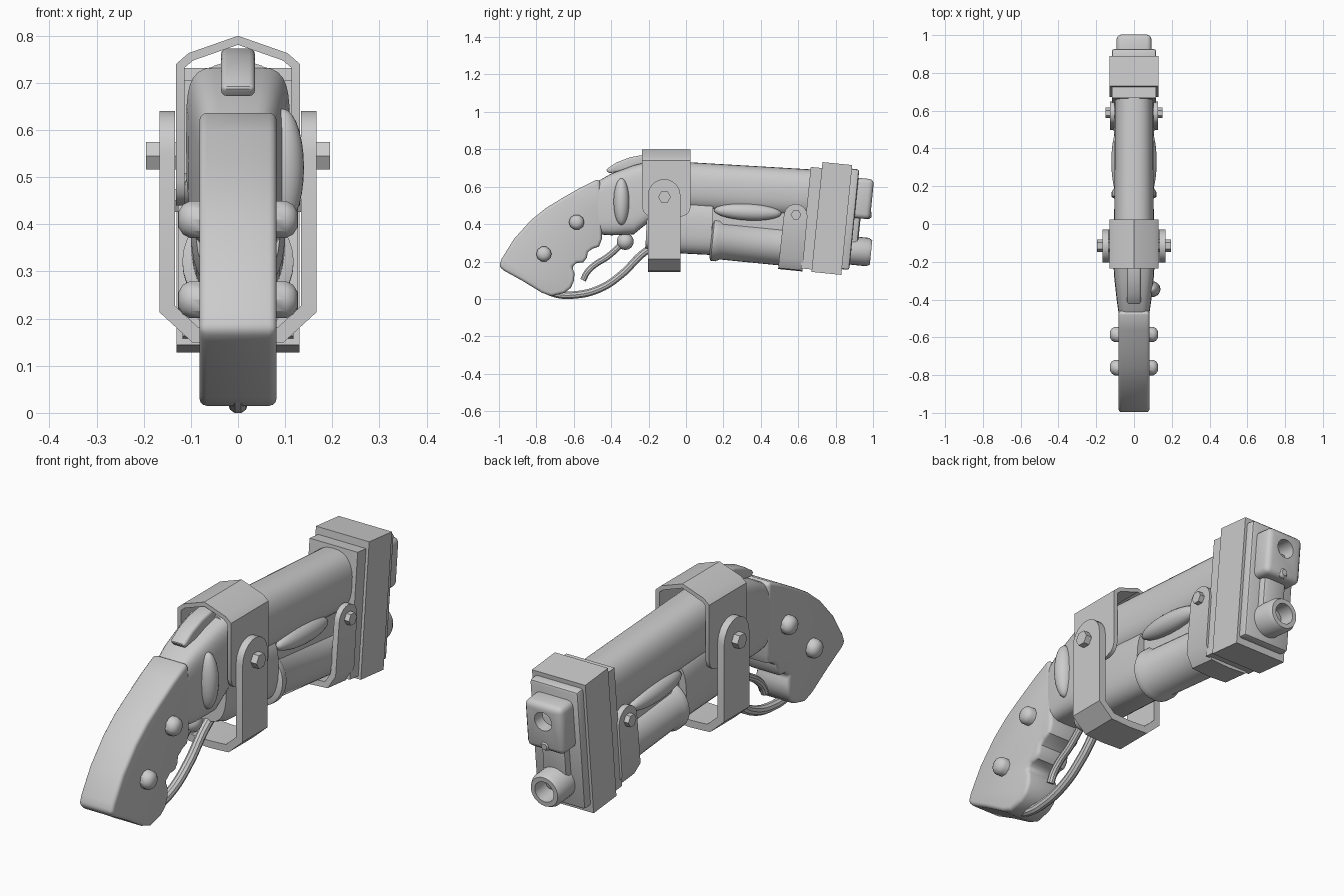
import bpy, bmesh, math
from mathutils import Vector

if "Cube" in bpy.data.objects:
    bpy.data.objects.remove(bpy.data.objects["Cube"])

T = math.radians(5.7)                      # downward tilt of the barrel group
AX = Vector((0, math.cos(T), -math.sin(T)))


def finish(name, bm, loc=(0, 0, 0), tilt=0.0):
    bmesh.ops.recalc_face_normals(bm, faces=bm.faces[:])
    me = bpy.data.meshes.new(name)
    bm.to_mesh(me)
    bm.free()
    ob = bpy.data.objects.new(name, me)
    bpy.context.collection.objects.link(ob)
    ob.location = loc
    ob.rotation_euler.x = -tilt
    return ob


def bevel(ob, w, seg=2, angle=50):
    m = ob.modifiers.new("bevel", 'BEVEL')
    m.width, m.segments, m.angle_limit = w, seg, math.radians(angle)
    return ob


def box(name, c, size, w=0.0, tilt=T, seg=2):
    bm = bmesh.new()
    bmesh.ops.create_cube(bm, size=1)
    bmesh.ops.scale(bm, vec=size, verts=bm.verts)
    ob = finish(name, bm, c, tilt)
    return bevel(ob, w, seg) if w else ob


def prism(name, pts, hw, w, seg=3):
    """Side profile in (y, z), extruded to +-hw in x."""
    bm = bmesh.new()
    f = bm.faces.new([bm.verts.new((-hw, y, z)) for y, z in pts])
    r = bmesh.ops.extrude_face_region(bm, geom=[f])
    vs = [v for v in r['geom'] if isinstance(v, bmesh.types.BMVert)]
    bmesh.ops.translate(bm, vec=(2 * hw, 0, 0), verts=vs)
    return bevel(finish(name, bm), w, seg, 60)


def bridge(bm, rings, caps=True):
    n = len(rings[0])
    for a, b in zip(rings, rings[1:]):
        for i in range(n):
            bm.faces.new((a[i], a[(i + 1) % n], b[(i + 1) % n], b[i]))
    if caps:
        bm.faces.new(rings[0])
        bm.faces.new(rings[-1])


def loft(name, secs, e=2.0, n=32, lean=0.0):
    """Superellipse sections (y, z bottom, z top, half width)."""
    bm, rings = bmesh.new(), []
    for y, z0, z1, rx in secs:
        ring = []
        for i in range(n):
            a = 2 * math.pi * i / n
            c, s = math.cos(a), math.sin(a)
            x = rx * math.copysign(abs(c) ** (2 / e), c)
            dz = (z1 - z0) / 2 * math.copysign(abs(s) ** (2 / e), s)
            ring.append(bm.verts.new((x, y + dz * lean, (z0 + z1) / 2 + dz)))
        rings.append(ring)
    bridge(bm, rings)
    return finish(name, bm)


def lathe(name, prof, origin, axis, n=24):
    """Profile (radius, distance along axis)."""
    bm = bmesh.new()
    q = Vector(axis).to_track_quat('Z', 'Y')
    rings = [[bm.verts.new(Vector(origin) + q @ Vector((
        r * math.cos(2 * math.pi * i / n), r * math.sin(2 * math.pi * i / n), t)))
        for i in range(n)] for r, t in prof]
    bridge(bm, rings)
    return finish(name, bm)


def strap(name, half, yc, thick, zc=0.0, tilt=0.0):
    """Bent strap: half path of (x, z, half width along y), mirrored in x."""
    path = [(-x, z, w) for x, z, w in half[:0:-1]] + half
    bm = bmesh.new()
    rows = [(bm.verts.new((x, -w, z)), bm.verts.new((x, w, z))) for x, z, w in path]
    for a, b in zip(rows, rows[1:]):
        bm.faces.new((a[0], a[1], b[1], b[0]))
    ob = finish(name, bm, (0, yc, zc), tilt)
    m = ob.modifiers.new("thick", 'SOLIDIFY')
    m.thickness, m.offset, m.use_even_offset = thick, 0, True
    return ob


def round_end(x, z, r):
    return [(x, z + r * math.sin(a), r * math.cos(a))
            for a in [math.radians(d) for d in (0, 20, 40, 55, 70, 80, 88)]]


def ball(name, c, s, tilt=0.0):
    bm = bmesh.new()
    bmesh.ops.create_uvsphere(bm, u_segments=24, v_segments=14, radius=1)
    bmesh.ops.scale(bm, vec=s, verts=bm.verts)
    return finish(name, bm, c, tilt)


def rod(name, pts, r):
    cu = bpy.data.curves.new(name, 'CURVE')
    cu.dimensions, cu.bevel_depth, cu.bevel_resolution = '3D', r, 3
    cu.resolution_u, cu.use_fill_caps = 8, True
    sp = cu.splines.new('BEZIER')
    sp.bezier_points.add(len(pts) - 1)
    for p, (y, z) in zip(sp.bezier_points, pts):
        p.co = (0, y, z)
        p.handle_left_type = p.handle_right_type = 'AUTO'
    bpy.context.collection.objects.link(bpy.data.objects.new(name, cu))


# grip with finger grooves
prism("grip", [(-1, .175), (-.985, .215), (-.92, .32), (-.83, .42), (-.75, .485),
               (-.66, .54), (-.56, .597), (-.48, .636), (-.46, .635), (-.45, .5),
               (-.45, .32), (-.465, .28), (-.5, .268), (-.525, .25), (-.53, .22),
               (-.55, .195), (-.585, .192), (-.61, .172), (-.597, .14), (-.598, .1),
               (-.615, .06), (-.65, .032), (-.72, .015), (-.77, .033), (-.88, .1),
               (-.975, .152)], .082, .016)

# rear receiver, thumb lever and hammer
loft("rear_receiver", [(-.47, .345, .63, .082), (-.4, .34, .67, .092),
                       (-.28, .345, .715, .105), (-.2, .41, .735, .11)], 4.5)
ball("side_boss", (.095, -.345, .52), (.045, .042, .125))
prism("hammer", [(-.43, .69), (-.37, .73), (-.3, .757), (-.2, .775), (-.2, .7),
                 (-.3, .69), (-.41, .672)], .036, .012)

# main housing and barrels
loft("upper_barrel", [(-.22, .46, .745, .108), (.02, .47, .73, .105),
                      (.7, .43, .69, .1)], 2.5, lean=.08)
loft("lower_housing", [(-.21, .27, .56, .09), (-.15, .25, .56, .1),
                       (.14, .235, .53, .1)], 2.8, lean=.05)
box("barrel_web", (0, .4, .43), (.13, .6, .16))
lathe("lower_barrel", [(.1, 0), (.118, .008), (.118, .035), (.106, .055), (.106, .55)],
      (0, .135, .322), AX, 32)
for s in (-1, 1):
    ball("side_bulge", (s * .078, .33, .465), (.042, .18, .045), math.radians(3))

# collar and straps
strap("collar", [(0, .79, .13), (.1, .755, .13), (.122, .736, .13), (.122, .49, .13),
                 (.122, .465, .122), (.122, .45, .107), (.122, .44, .08)], -.105, .018)
strap("large_strap", [(0, .161, .0875), (.09, .165, .0875), (.15, .22, .0875)]
      + round_end(.15, .553, .0875), -.117, .032)
strap("barrel_clamp", [(0, -.165, .065), (.085, -.16, .065), (.115, -.11, .065)]
      + round_end(.115, .115, .063), .575, .025, .33, T)

# bolts on both sides
for s in (-1, 1):
    lathe("strap_bolt", [(.034, 0), (.034, .07)], (s * .125, -.115, .545), (s, 0, 0), 6)
    lathe("clamp_bolt", [(.028, 0), (.028, .05)], (s * .1, .588, .45), (s, 0, 0), 6)
    for y, z in ((-.585, .41), (-.76, .24)):
        lathe("grip_stud", [(.041, 0), (.041, .032), (.033, .047), (.018, .056)],
              (s * .07, y, z), (s, 0, 0), 10)

# trigger and guard
rod("trigger_guard", [(-.17, .285), (-.24, .235), (-.34, .135), (-.46, .055),
                      (-.6, .021), (-.7, .028), (-.76, .055)], .021)
rod("trigger", [(-.325, .31), (-.42, .225), (-.49, .18), (-.53, .14), (-.55, .1)], .017)
ball("trigger_pivot", (0, -.325, .307), (.045, .045, .045))

# front block
box("block_rear_plate", (0, .685, .43), (.235, .09, .545))
box("front_block", (0, .78, .43), (.26, .16, .59))
box("block_front_plate", (0, .865, .427), (.235, .07, .54), .012)
box("nose_neck", (0, .885, .4), (.12, .09, .36), .02)
nose = box("upper_nose", (0, .935, .538), (.185, .12, .215), .025, T, 3)
cut = lathe("nose_cutter", [(.042, -.05), (.042, .3)], (0, .965, .565), AX)
m = nose.modifiers.new("hole", 'BOOLEAN')
m.object, m.operation, m.solver = cut, 'DIFFERENCE', 'EXACT'
cut.hide_render = True
lathe("nose_knob", [(.024, 0), (.024, .05), (.014, .062)], (0, .93, .455), AX, 12)
lathe("lower_muzzle", [(.076, 0), (.076, .115), (.066, .135), (.046, .135), (.046, .05)],
      (0, .855, .262), AX)

# bake modifiers, drop the cutter, smooth shading
bpy.context.view_layer.update()
bpy.ops.object.select_all(action='SELECT')
bpy.context.view_layer.objects.active = nose
bpy.ops.object.convert(target='MESH')
bpy.data.objects.remove(cut, do_unlink=True)
bpy.ops.object.select_all(action='SELECT')
bpy.context.view_layer.objects.active = nose
bpy.ops.object.shade_smooth_by_angle(angle=math.radians(35))
